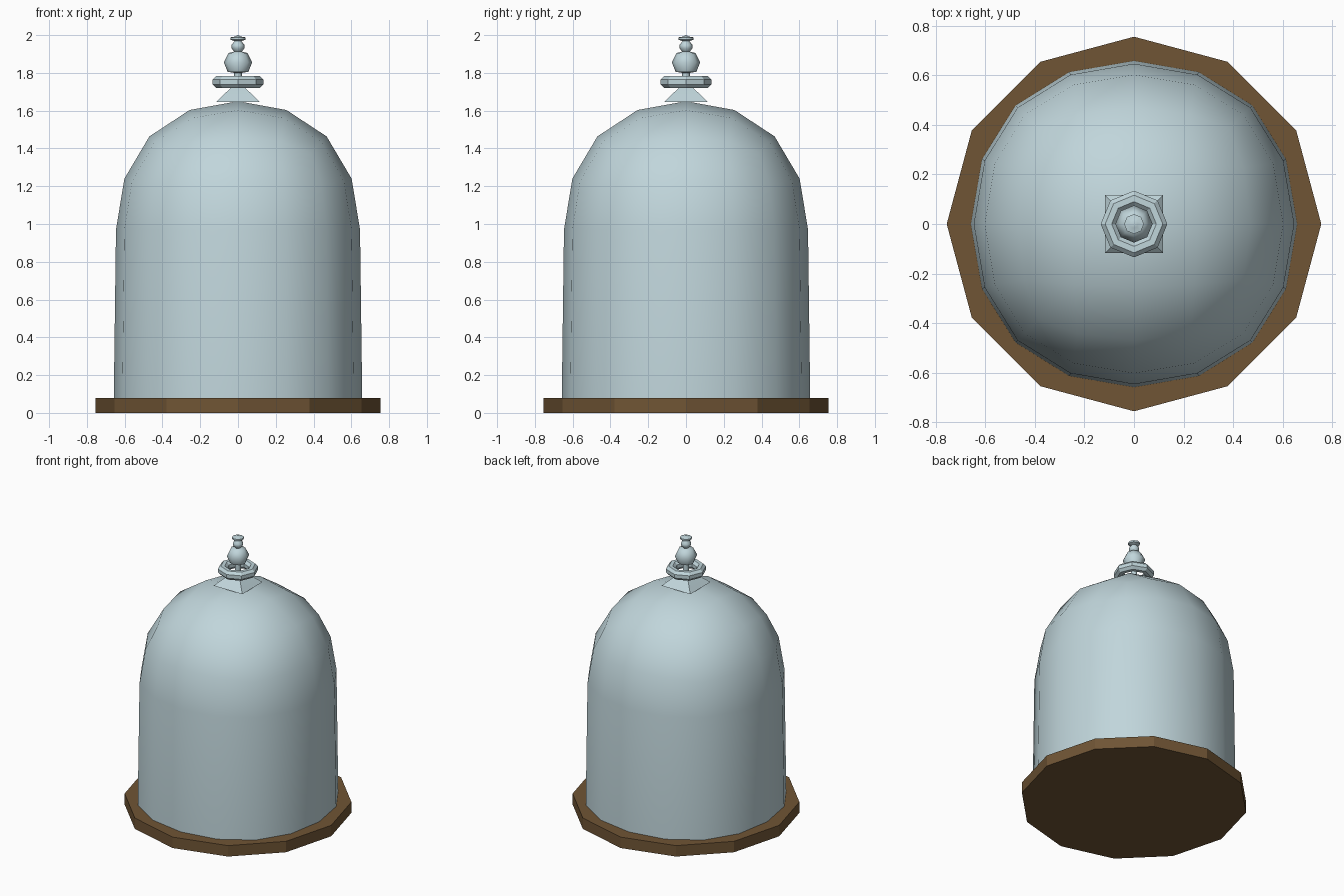
import bpy, bmesh
from math import sin, cos, pi, radians
from mathutils import Vector

cube = bpy.data.objects.get("Cube")
if cube:
    bpy.data.objects.remove(cube, do_unlink=True)


def material(name, color):
    mat = bpy.data.materials.new(name)
    mat.use_nodes = True
    mat.diffuse_color = (*color, 1)
    mat.node_tree.nodes["Principled BSDF"].inputs["Base Color"].default_value = (*color, 1)
    return mat


glass = material("pale blue glass", (0.53, 0.67, 0.71))
wood = material("brown wood", (0.16, 0.09, 0.035))


def finish(name, bm, mat, smooth=None):
    bmesh.ops.recalc_face_normals(bm, faces=bm.faces)
    mesh = bpy.data.meshes.new(name)
    bm.to_mesh(mesh)
    bm.free()
    mesh.materials.append(mat)
    obj = bpy.data.objects.new(name, mesh)
    bpy.context.collection.objects.link(obj)
    if smooth:
        bpy.ops.object.select_all(action='DESELECT')
        obj.select_set(True)
        bpy.context.view_layer.objects.active = obj
        bpy.ops.object.shade_smooth_by_angle(angle=radians(smooth))
    return obj


def lathe(name, profile, mat, smooth, closed=False, sides=8):
    """Spin (radius, height) points around the z axis."""
    bm = bmesh.new()
    verts = [bm.verts.new((r, 0, z)) for r, z in profile]
    edges = [bm.edges.new(pair) for pair in zip(verts, verts[1:])]
    if closed:
        edges.append(bm.edges.new((verts[-1], verts[0])))
    bmesh.ops.spin(bm, geom=verts + edges, cent=(0, 0, 0), axis=(0, 0, 1),
                   angle=2 * pi, steps=sides, use_merge=True)
    bmesh.ops.remove_doubles(bm, verts=bm.verts, dist=0.0005)
    return finish(name, bm, mat, smooth)


# Twelve-sided wooden base
bm = bmesh.new()
bmesh.ops.create_cone(bm, cap_ends=True, segments=12, radius1=0.755,
                      radius2=0.755, depth=0.08)
bmesh.ops.translate(bm, vec=(0, 0, 0.04), verts=bm.verts)
finish("base", bm, wood)

# Glass dome: rounded cube, upper half kept and its rim drawn down to the base
bm = bmesh.new()
bmesh.ops.create_cube(bm, size=2)
dome = finish("glass_dome", bm, glass)
bpy.context.view_layer.objects.active = dome
dome.select_set(True)
dome.modifiers.new("round", 'SUBSURF').levels = 2
bpy.ops.object.modifier_apply(modifier="round")

bm = bmesh.new()
bm.from_mesh(dome.data)
unit = max(v.co.z for v in bm.verts if abs(v.co.x) + abs(v.co.y) < 0.001)
bmesh.ops.delete(bm, geom=[v for v in bm.verts if v.co.z < -0.01], context='VERTS')
for v in bm.verts:
    p = v.co / unit
    v.co = Vector((p.x * 0.646, p.y * 0.646, 0.97 + p.z * 0.68))
rim = [e for e in bm.edges if e.is_boundary]
wall = bmesh.ops.extrude_edge_only(bm, edges=rim)["geom"]
for v in wall:
    if isinstance(v, bmesh.types.BMVert):
        v.co = Vector((v.co.x * 1.018, v.co.y * 1.018, 0.08))
bmesh.ops.recalc_face_normals(bm, faces=bm.faces)
bm.to_mesh(dome.data)
bm.free()
bpy.ops.object.select_all(action='DESELECT')
dome.select_set(True)
bpy.ops.object.shade_smooth_by_angle(angle=radians(40))

# Square peak that rises from the dome into the stem
peak = lathe("dome_peak", [(0.165, 1.645), (0.08, 1.703), (0.02, 1.74)], glass, 30, sides=4)
peak.rotation_euler.z = pi / 4

# Eight-sided ring around the stem
section = [(0.103 + 0.034 * cos((k + 0.5) * pi / 4), 1.752 + 0.034 * sin((k + 0.5) * pi / 4))
           for k in range(8)]
lathe("finial_ring", section, glass, 30, closed=True)

# Stem, bulb, small ball and cap
lathe("finial", [(0.02, 1.70), (0.02, 1.80), (0.055, 1.806), (0.075, 1.855),
                 (0.05, 1.905), (0.02, 1.913), (0.034, 1.93), (0.034, 1.948),
                 (0.018, 1.968), (0.04, 1.976), (0.04, 1.988), (0.016, 1.992),
                 (0.0, 2.0)], glass, 50)
